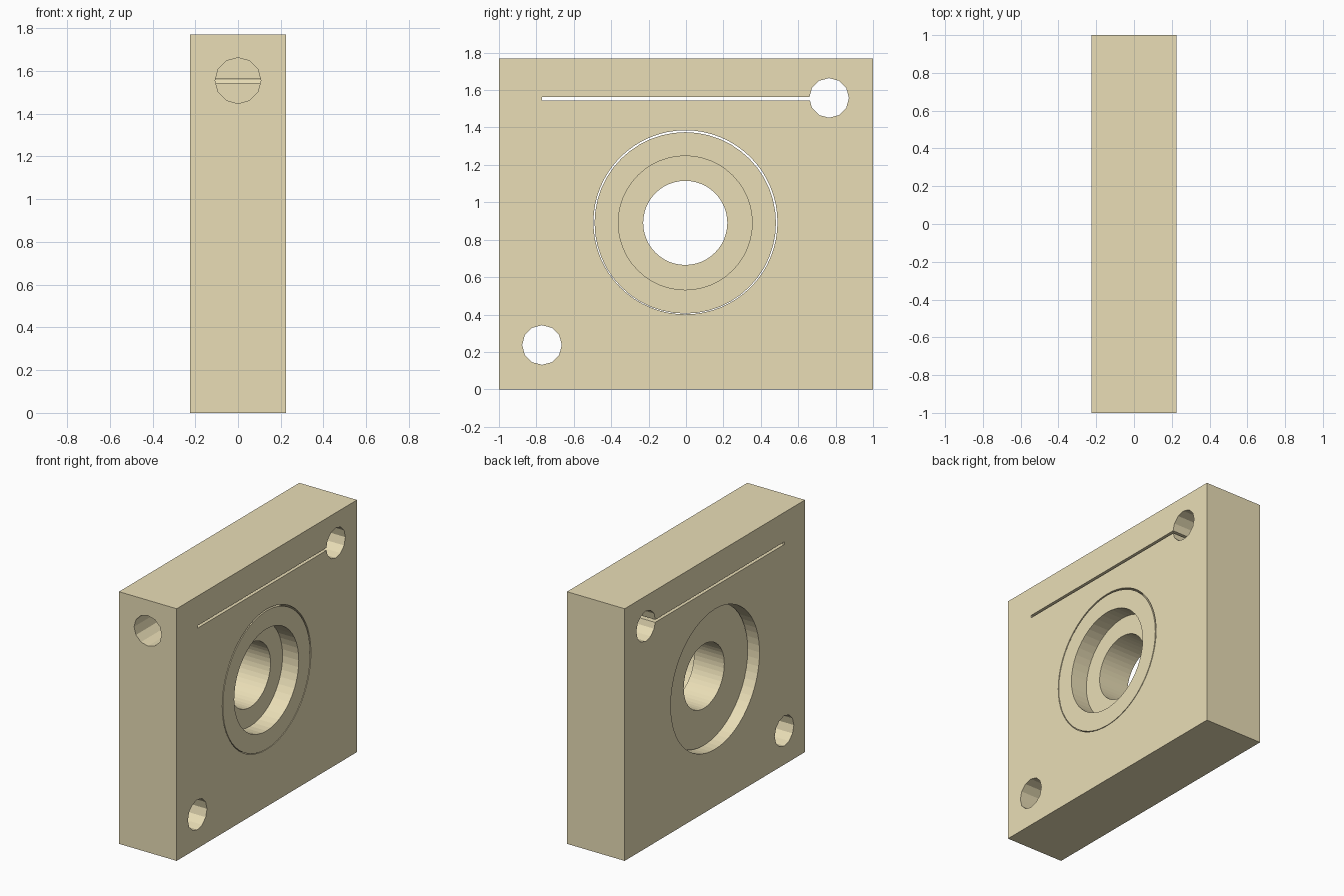
import bpy, bmesh, math
from mathutils import Matrix, Vector

if "Cube" in bpy.data.objects:
    bpy.data.objects.remove(bpy.data.objects["Cube"])

HX = 0.224               # half thickness
H = 1.77                 # height
CZ = 0.89                # bore axis height

tan = bpy.data.materials.new("tan")
tan.diffuse_color = (0.82, 0.73, 0.47, 1)
tan.use_nodes = True
tan.node_tree.nodes["Principled BSDF"].inputs["Base Color"].default_value = tan.diffuse_color


def new_object(name, bm):
    bmesh.ops.recalc_face_normals(bm, faces=bm.faces[:])
    mesh = bpy.data.meshes.new(name)
    bm.to_mesh(mesh)
    bm.free()
    ob = bpy.data.objects.new(name, mesh)
    bpy.context.collection.objects.link(ob)
    return ob


def box(name, lo, hi):
    lo, hi = Vector(lo), Vector(hi)
    bm = bmesh.new()
    bmesh.ops.create_cube(bm, size=1, matrix=Matrix.Translation((lo + hi) / 2)
                          @ Matrix.Diagonal((*(hi - lo), 1)))
    return new_object(name, bm)


def cylinder(name, center, radius, length, axis, segments):
    bm = bmesh.new()
    turn = Matrix.Rotation(math.pi / 2, 4, 'Y' if axis == 'X' else 'X')
    bmesh.ops.create_cone(bm, cap_ends=True, segments=segments, radius1=radius,
                          radius2=radius, depth=length,
                          matrix=Matrix.Translation(center) @ turn)
    return new_object(name, bm)


def cut(target, cutter):
    cutter.hide_render = True
    mod = target.modifiers.new("cut", 'BOOLEAN')
    mod.operation = 'DIFFERENCE'
    mod.solver = 'EXACT'
    mod.object = cutter
    bpy.context.view_layer.objects.active = target
    bpy.ops.object.modifier_apply(modifier=mod.name)
    bpy.data.objects.remove(cutter)


# Square housing block
block = box("housing_block", (-HX, -1, 0), (HX, 1, H))
block.data.materials.append(tan)

# Main bore, two corner bolt holes, blind hole in the front edge, clamp slit
cut(block, cylinder("bore_cutter", (0, -0.003, 0.893), 0.492, 1, 'X', 64))
for y, z in ((0.765, 1.558), (-0.77, 0.237)):
    cut(block, cylinder("bolt_hole_cutter", (0, y, z), 0.106, 1, 'X', 12))
cut(block, cylinder("edge_hole_cutter", (0, -0.9, 1.555), 0.107, 0.4, 'Y', 12))
cut(block, box("slit_cutter", (-0.5, -0.77, 1.545), (0.5, 0.72, 1.563)))

# Loose bushing in the bore: stepped ring, flush on +x and recessed on -x
profile = [(-0.137, 0.225), (-0.137, 0.485), (HX, 0.485),
           (HX, 0.358), (0.098, 0.358), (0.098, 0.225)]
SEG = 48
bm = bmesh.new()
rings = []
for i in range(SEG):
    a = 2 * math.pi * i / SEG
    rings.append([bm.verts.new((x, -0.004 + r * math.cos(a), CZ + r * math.sin(a)))
                  for x, r in profile])
for i in range(SEG):
    a, b = rings[i], rings[(i + 1) % SEG]
    for j in range(len(profile)):
        k = (j + 1) % len(profile)
        bm.faces.new((a[j], a[k], b[k], b[j]))
bushing = new_object("bushing", bm)
bushing.data.materials.append(tan)
